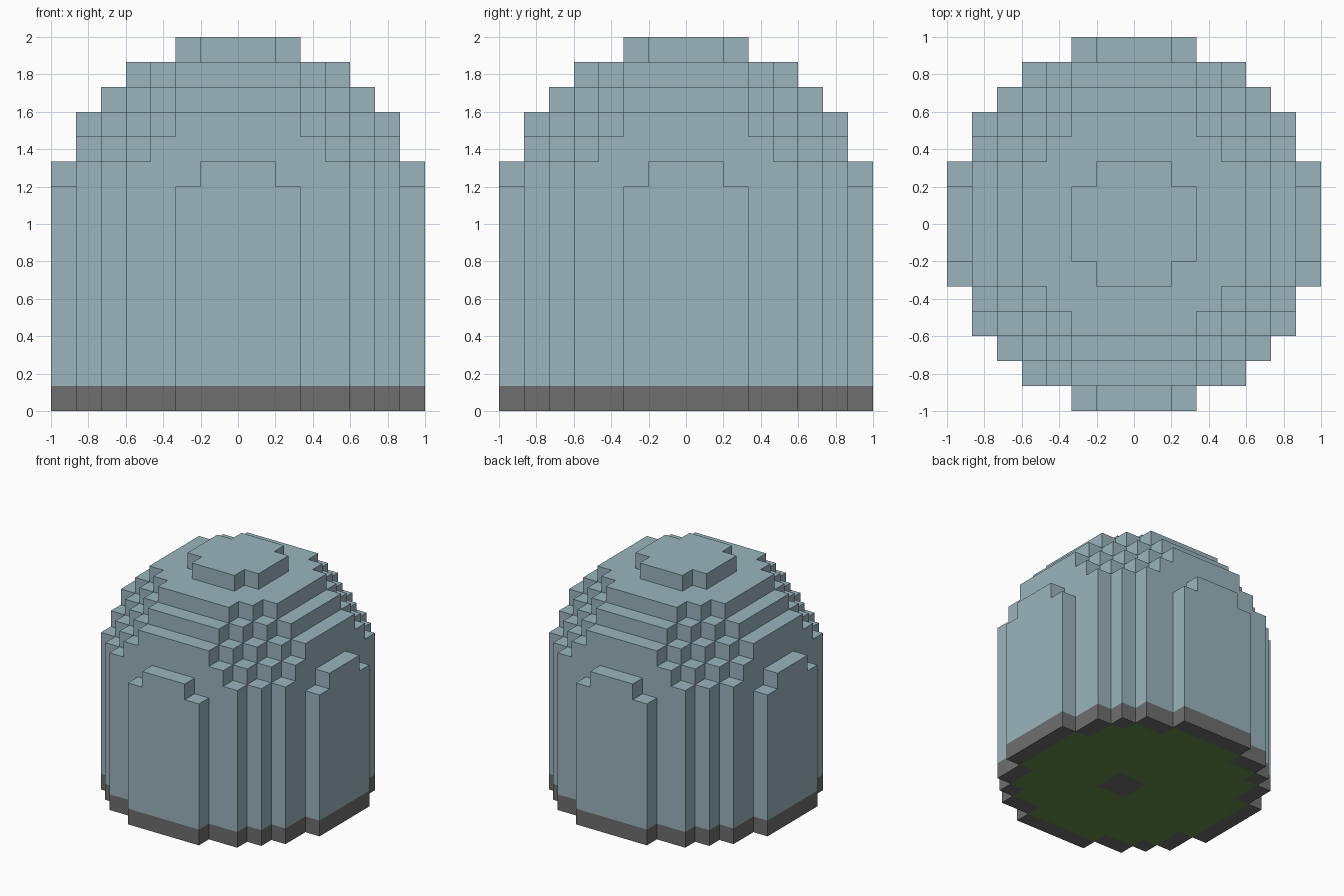
import bpy
import bmesh
from itertools import product
from mathutils import Vector

cube = bpy.data.objects.get("Cube")
if cube:
    bpy.data.objects.remove(cube, do_unlink=True)

R = 7                 # blocks from the centre block to the rim
SIZE = 2 / (2 * R + 1)
OUTER = (R + 0.5) ** 2
INNER = (R - 0.5) ** 2


def material(name, color):
    mat = bpy.data.materials.new(name)
    mat.use_nodes = True
    mat.diffuse_color = (*color, 1)
    bsdf = mat.node_tree.nodes["Principled BSDF"]
    bsdf.inputs["Base Color"].default_value = (*color, 1)
    bsdf.inputs["Roughness"].default_value = 0.9
    return mat


def block_object(name, cells, solid, mat):
    """Mesh of all block sides in cells that are not covered by another block."""
    bm = bmesh.new()
    for cell in cells:
        for axis, sign in product(range(3), (-1, 1)):
            n = Vector((0, 0, 0))
            n[axis] = sign
            if tuple(int(a + b) for a, b in zip(cell, n)) in solid:
                continue
            u = Vector((0, 0, 0))
            u[(axis + 1) % 3] = 1
            v = n.cross(u)
            centre = Vector(cell) + Vector((0, 0, 0.5)) + n / 2
            corners = (-u - v, u - v, u + v, v - u)
            bm.faces.new([bm.verts.new((centre + c / 2) * SIZE) for c in corners])
    bmesh.ops.remove_doubles(bm, verts=bm.verts, dist=SIZE / 100)
    mesh = bpy.data.meshes.new(name)
    bm.to_mesh(mesh)
    bm.free()
    mesh.materials.append(mat)
    obj = bpy.data.objects.new(name, mesh)
    bpy.context.collection.objects.link(obj)
    return obj


# Round wall of blocks below, half a ball of blocks above
span = range(-R, R + 1)
solid = {(x, y, z) for x, y, z in product(span, span, range(2 * R + 1))
         if x * x + y * y + max(z - R, 0) ** 2 <= OUTER}

dome = {c for c in solid if c[2] > 0}
bottom = solid - dome
hatch = {(x, y, 0) for x in (0, 1) for y in (-1, 0)}
floor = {c for c in bottom if c[0] ** 2 + c[1] ** 2 <= INNER} - hatch
ring = bottom - floor - hatch

pale_blue = material("pale blue", (0.328, 0.456, 0.509))
dark_grey = material("dark grey", (0.156, 0.156, 0.156))
grass_green = material("grass green", (0.121, 0.275, 0.071))

# Parts
block_object("dome_shell", dome, solid, pale_blue)
block_object("base_ring", ring, solid, dark_grey)
block_object("floor", floor, solid, grass_green)
block_object("floor_hatch", hatch, solid, dark_grey)
